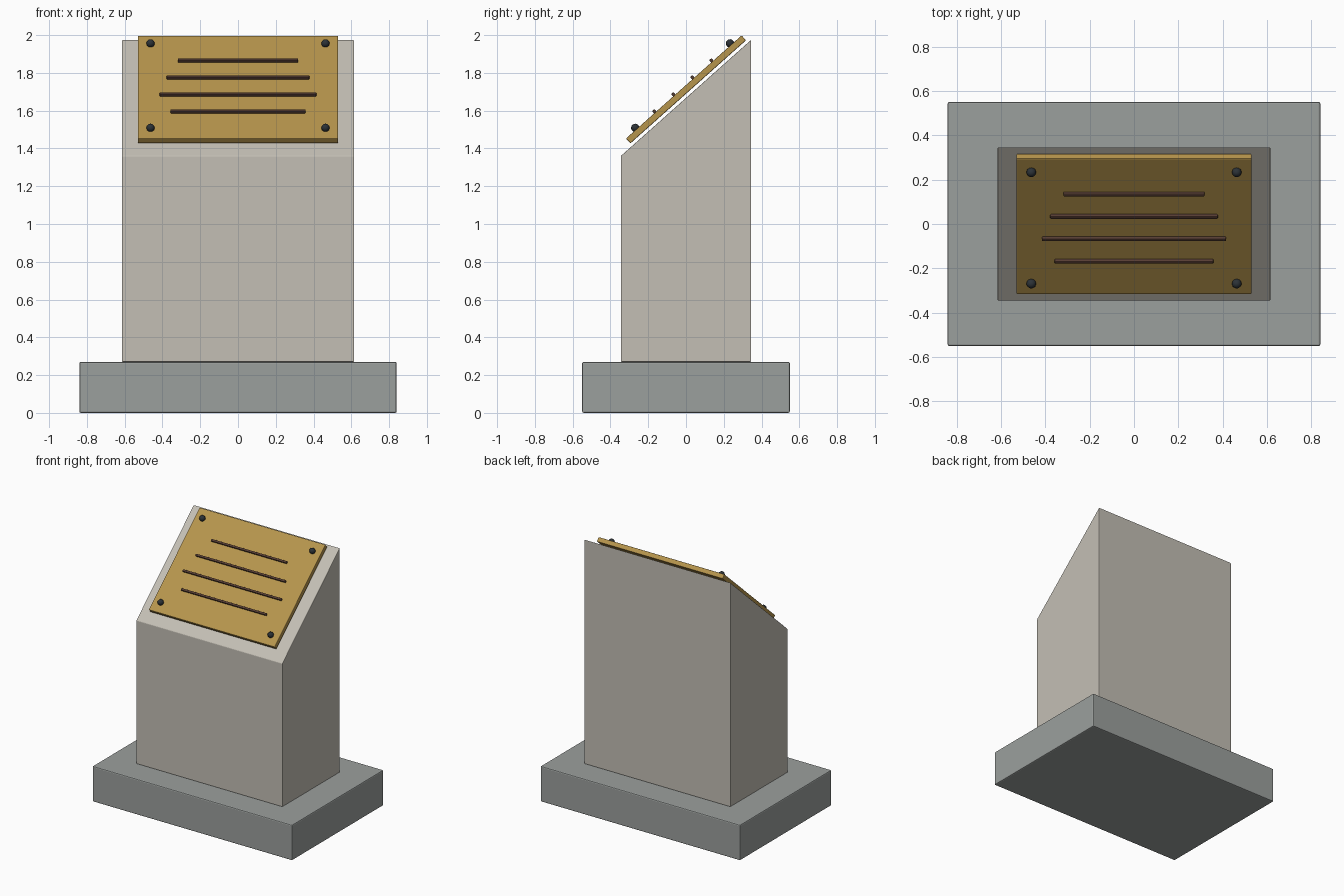
import bpy
import bmesh
import math
from mathutils import Matrix, Vector

old = bpy.data.objects.get("Cube")
if old:
    bpy.data.objects.remove(old, do_unlink=True)


def material(name, rgb):
    mat = bpy.data.materials.new(name)
    mat.use_nodes = True
    mat.diffuse_color = (*rgb, 1)
    mat.node_tree.nodes["Principled BSDF"].inputs["Base Color"].default_value = (*rgb, 1)
    return mat


stone = material("pale stone", (0.55, 0.52, 0.46))
concrete = material("grey concrete", (0.33, 0.35, 0.34))
brass = material("brass", (0.47, 0.30, 0.073))
iron = material("dark iron", (0.025, 0.032, 0.038))
bronze = material("brown bronze", (0.10, 0.05, 0.035))


def finish(bm, name, mat, matrix=None, bevel=0):
    mesh = bpy.data.meshes.new(name)
    bmesh.ops.recalc_face_normals(bm, faces=bm.faces)
    bm.to_mesh(mesh)
    bm.free()
    mesh.materials.append(mat)
    obj = bpy.data.objects.new(name, mesh)
    bpy.context.collection.objects.link(obj)
    if matrix:
        obj.matrix_world = matrix
    if bevel:
        mod = obj.modifiers.new("soft edges", "BEVEL")
        mod.width = bevel
        mod.segments = 2
    return obj


def box(name, size, centre, mat, bevel, frame=Matrix()):
    bm = bmesh.new()
    bmesh.ops.create_cube(bm, size=1)
    bmesh.ops.scale(bm, vec=size, verts=bm.verts)
    return finish(bm, name, mat, frame @ Matrix.Translation(centre), bevel)


# Base slab
BASE_TOP = 0.27
box("base_slab", (1.68, 1.10, BASE_TOP), (0, 0, BASE_TOP / 2), concrete, 0.008)

# Pedestal: side profile extruded across the width
HALF_W, HALF_D, LOW, HIGH = 0.615, 0.345, 1.36, 1.975
bm = bmesh.new()
profile = [(-HALF_D, BASE_TOP), (HALF_D, BASE_TOP), (HALF_D, HIGH), (-HALF_D, LOW)]
side = bm.faces.new([bm.verts.new((-HALF_W, y, z)) for y, z in profile])
extruded = bmesh.ops.extrude_face_region(bm, geom=[side])["geom"]
bmesh.ops.translate(bm, vec=(2 * HALF_W, 0, 0),
                    verts=[v for v in extruded if isinstance(v, bmesh.types.BMVert)])
finish(bm, "pedestal", stone, bevel=0.004)

# Sloping frame shared by the plaque and its details
slope = math.atan2(HIGH - LOW, 2 * HALF_D)
tilt = Matrix.Translation(Vector((0, 0, 1.7125))) @ Matrix.Rotation(slope, 4, "X")
box("plaque", (1.06, 0.82, 0.035), (0, 0, 0), brass, 0.005, tilt)

# Raised inscription bars, top to bottom
for i, width in enumerate((0.636, 0.756, 0.83, 0.716)):
    box(f"inscription_bar_{i + 1}", (width, 0.016, 0.018),
        (0, 0.2025 - 0.135 * i, 0.025), bronze, 0.004, tilt)

# Corner bolts
for x, side_name in ((0.463, "left"), (-0.463, "right")):
    for y, row in ((0.336, "upper"), (-0.336, "lower")):
        bm = bmesh.new()
        bmesh.ops.create_uvsphere(bm, u_segments=12, v_segments=8, radius=0.022)
        bolt = finish(bm, f"{row}_{side_name}_bolt", iron,
                      tilt @ Matrix.Translation((x, y, 0.027)))
        bolt.data.shade_smooth()
